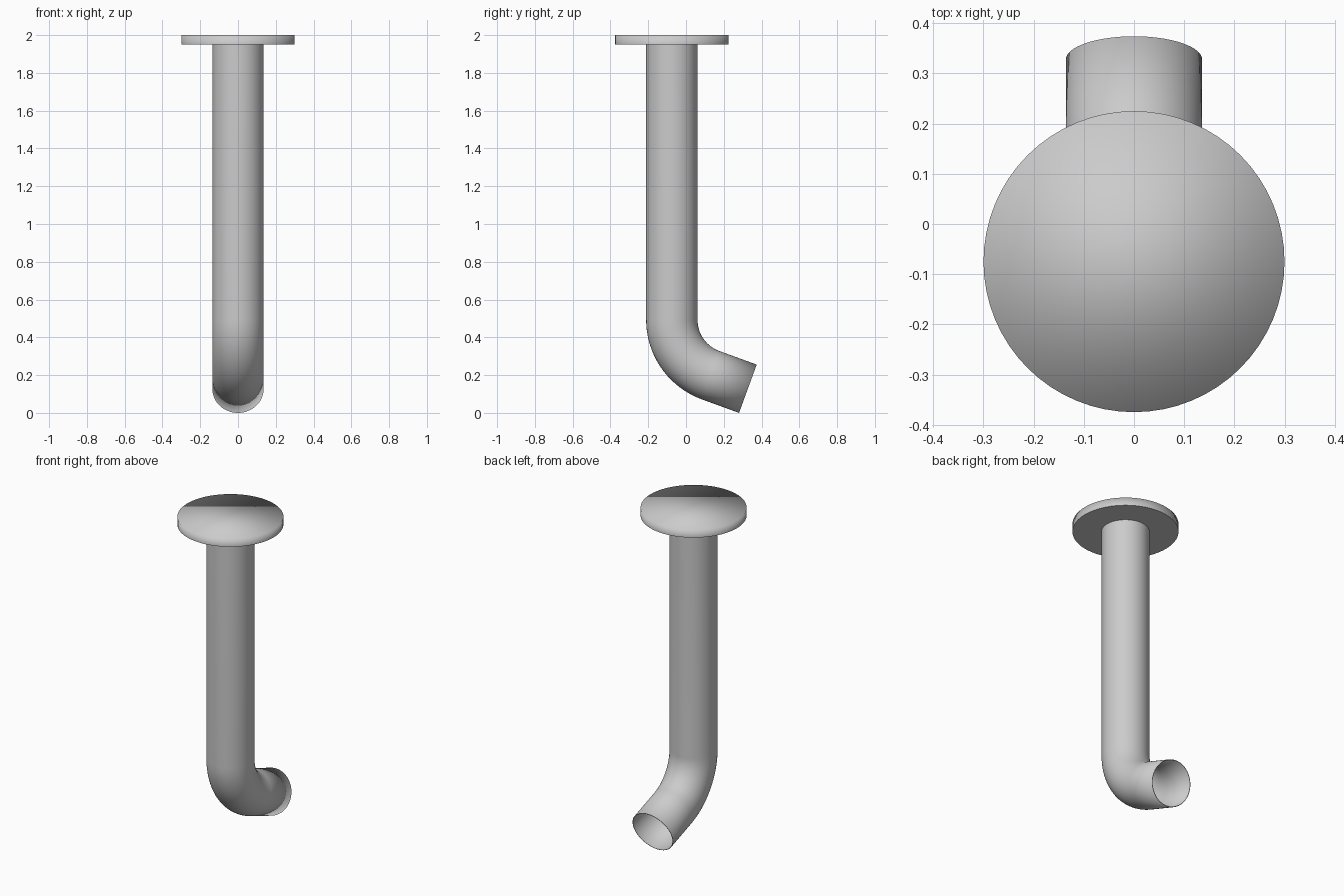
import bpy, bmesh, math
from mathutils import Vector

if "Cube" in bpy.data.objects:
    bpy.data.objects.remove(bpy.data.objects["Cube"])

SIDES = 64
Y0 = -0.075            # y of the vertical axis
R = 0.136              # pipe outer radius
WALL = 0.004           # pipe wall thickness
BEND_R, BEND, TAIL = 0.312, math.radians(70), 0.21
TOP, PLATE = 2.0, 0.05


def finish(bm, name):
    bmesh.ops.recalc_face_normals(bm, faces=bm.faces)
    for f in bm.faces:
        f.smooth = True
    mesh = bpy.data.meshes.new(name)
    bm.to_mesh(mesh)
    bm.free()
    obj = bpy.data.objects.new(name, mesh)
    bpy.context.collection.objects.link(obj)
    return obj


# Pipe centre line: straight drop, 70 degree elbow, short tail
bend_z = BEND_R * math.sin(BEND) + TAIL * math.cos(BEND) + R * math.sin(BEND)
path = [(Vector((0, Y0, TOP - PLATE + 0.002)), 0.0)]
steps = 20
for i in range(steps + 1):
    a = BEND * i / steps
    path.append((Vector((0, Y0 + BEND_R * (1 - math.cos(a)),
                         bend_z - BEND_R * math.sin(a))), a))
path.append((path[-1][0] + TAIL * Vector((0, math.sin(BEND), -math.cos(BEND))), BEND))

# Hollow pipe: outer wall down to the mouth, then inner wall back up
bm = bmesh.new()
rings = []
for stations, r in ((path, R), (path[::-1], R - WALL)):
    for c, a in stations:
        across = Vector((0, math.cos(a), math.sin(a)))
        ring = []
        for k in range(SIDES):
            t = 2 * math.pi * k / SIDES
            ring.append(bm.verts.new(c + r * (math.cos(t) * Vector((1, 0, 0))
                                              + math.sin(t) * across)))
        rings.append(ring)
for p, q in zip(rings, rings[1:]):
    for k in range(SIDES):
        n = (k + 1) % SIDES
        bm.faces.new((p[k], p[n], q[n], q[k]))
finish(bm, "bent_pipe")

# Round end plate: soft upper edge, sharp lower edge
bm = bmesh.new()
bmesh.ops.create_cone(bm, cap_ends=True, segments=SIDES, radius1=0.3,
                      radius2=0.3, depth=PLATE)
bmesh.ops.translate(bm, verts=bm.verts, vec=(0, Y0, TOP - PLATE / 2))
for e in bm.edges:
    if all(v.co.z < TOP - PLATE / 2 for v in e.verts):
        e.smooth = False
finish(bm, "end_plate")
